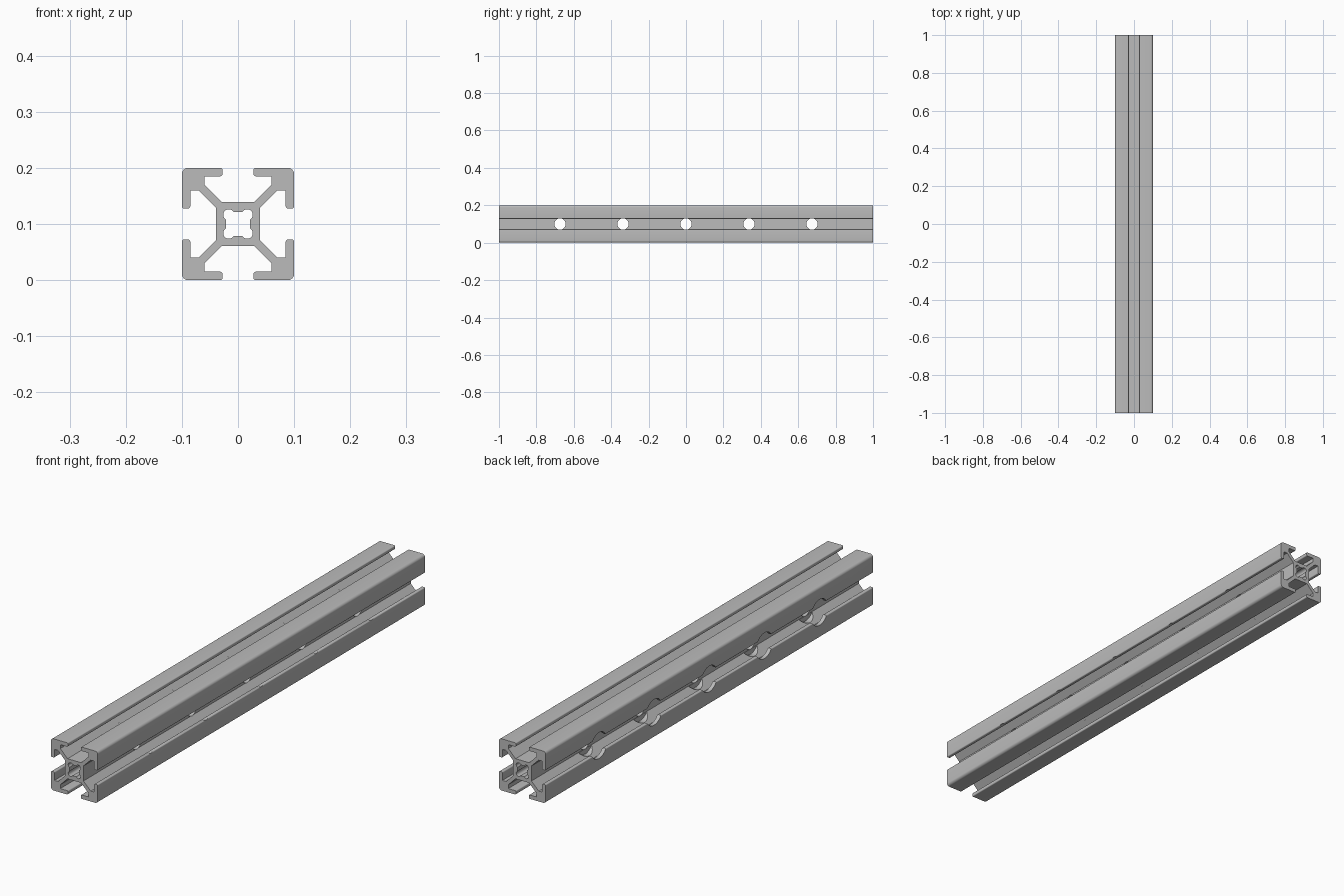
import bpy, bmesh, math
from mathutils import Vector, Matrix

cube = bpy.data.objects.get("Cube")
if cube:
    bpy.data.objects.remove(cube, do_unlink=True)

HALF = 0.1            # half width of the extrusion
CORE = 0.039          # half width of the square core
LIP = 0.085           # inner face of the slot lips
SLOT = 0.0277         # half width of the slot opening
POCKET = 0.06         # half width of the slot pocket
SPACING = 0.337       # distance between drilled holes

aluminium = bpy.data.materials.new("aluminium_grey")
aluminium.use_nodes = True
aluminium.diffuse_color = (0.5, 0.5, 0.5, 1)
aluminium.node_tree.nodes["Principled BSDF"].inputs["Base Color"].default_value = (0.5, 0.5, 0.5, 1)


def add_object(name, bm):
    bmesh.ops.recalc_face_normals(bm, faces=bm.faces)
    mesh = bpy.data.meshes.new(name)
    bm.to_mesh(mesh)
    bm.free()
    mesh.materials.append(aluminium)
    obj = bpy.data.objects.new(name, mesh)
    bpy.context.collection.objects.link(obj)
    return obj


def prism(name, outline, half_length):
    """Extrude an x/z outline along y."""
    bm = bmesh.new()
    face = bm.faces.new([bm.verts.new((x, -half_length, z + HALF)) for x, z in outline])
    ext = bmesh.ops.extrude_face_region(bm, geom=[face])
    moved = [g for g in ext["geom"] if isinstance(g, bmesh.types.BMVert)]
    bmesh.ops.translate(bm, verts=moved, vec=(0, 2 * half_length, 0))
    return add_object(name, bm)


def drill(name, radius, x0, x1, y):
    """Cylinder along x between x0 and x1."""
    bm = bmesh.new()
    place = Matrix.Translation(((x0 + x1) / 2, y, HALF)) @ Matrix.Rotation(math.pi / 2, 4, "Y")
    bmesh.ops.create_cone(bm, cap_ends=True, segments=40, radius1=radius,
                          radius2=radius, depth=x1 - x0, matrix=place)
    return add_object(name, bm)


def four_times(quadrant):
    """Repeat a quadrant of an outline clockwise around the centre."""
    points, current = [], list(quadrant)
    for _ in range(4):
        points += current
        current = [(y, -x) for x, y in current]
    return points


def rounded(corners, steps=6):
    """Replace right-angled corners that have a radius with arcs."""
    points = []
    for i, (x, y, r) in enumerate(corners):
        p = Vector((x, y))
        if not r:
            points.append((x, y))
            continue
        u = (Vector(corners[i - 1][:2]) - p).normalized()
        v = (Vector(corners[i + 1][:2]) - p).normalized()
        for s in range(steps + 1):
            t = math.pi / 2 * s / steps
            points.append(tuple(p + r * (u + v) - r * (v * math.cos(t) + u * math.sin(t))))
    return points


# Outer section: half a slot, the corner, then the mirrored half slot
half_slot = [(0.029, CORE, 0), (POCKET, POCKET + 0.01, 0), (POCKET, LIP, 0),
             (SLOT, LIP, 0.004), (SLOT, HALF, 0.004)]
quadrant = half_slot + [(HALF, HALF, 0.011)] + [(y, x, r) for x, y, r in reversed(half_slot)]
rail = prism("slotted_rail", four_times(rounded(quadrant)), 1)

# Centre bore: square with a round lobe in each corner
side, lobe, radius = 0.021, 0.0165, 0.0098
start = math.pi / 2 + math.acos((side - lobe) / radius)
end = -math.acos((side - lobe) / radius)
arc = [start + (end - start) * i / 16 for i in range(17)]
bore = prism("centre_bore_cutter",
             four_times([(lobe + radius * math.cos(a), lobe + radius * math.sin(a)) for a in arc]), 1.1)
cutters = [bore]

# Cross holes, with wider access holes through the lips on one side
for i in range(-2, 3):
    cutters.append(drill("cross_hole_cutter", 0.03, -0.15, 0.15, i * SPACING))
    cutters.append(drill("access_hole_cutter", 0.05, -0.15, -CORE - 0.0005, i * SPACING))

for cutter in cutters:
    cutter.hide_render = True
    mod = rail.modifiers.new(cutter.name, "BOOLEAN")
    mod.operation, mod.solver, mod.object = "DIFFERENCE", "EXACT", cutter

# Bake the cuts and remove the cutters
bpy.context.view_layer.update()
cut_mesh = bpy.data.meshes.new_from_object(rail.evaluated_get(bpy.context.evaluated_depsgraph_get()))
rail.modifiers.clear()
rail.data = cut_mesh
rail.data.name = "slotted_rail"
rail.data.materials.clear()
rail.data.materials.append(aluminium)
for poly in rail.data.polygons:
    poly.material_index = 0
for cutter in cutters:
    bpy.data.objects.remove(cutter, do_unlink=True)

bpy.ops.object.select_all(action="DESELECT")
rail.select_set(True)
bpy.context.view_layer.objects.active = rail
bpy.ops.object.shade_smooth_by_angle(angle=math.radians(30))
